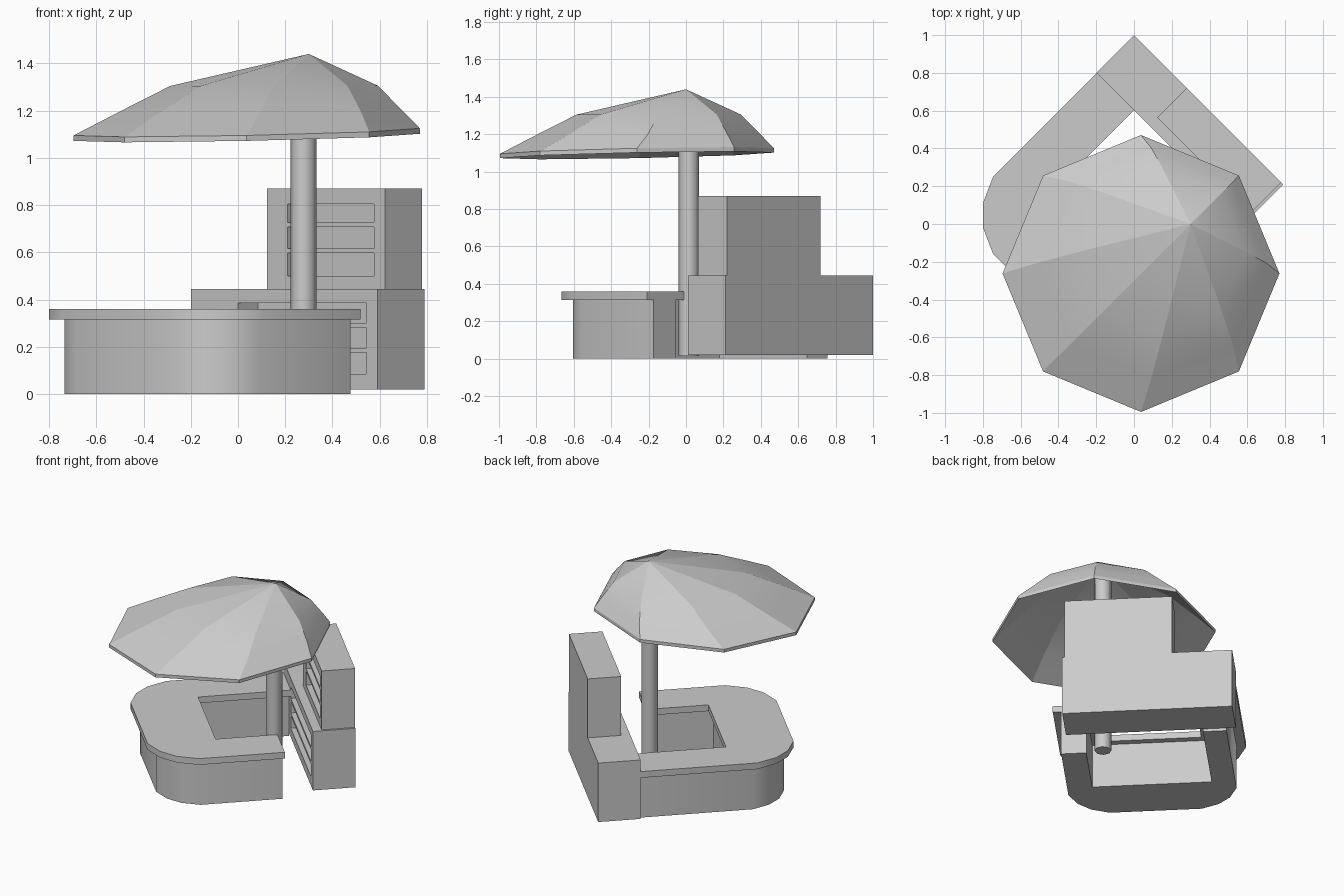
import bpy, bmesh, math
from mathutils import Matrix, Vector

cube = bpy.data.objects.get("Cube")
if cube:
    bpy.data.objects.remove(cube, do_unlink=True)

grey = bpy.data.materials.new("plain grey")
grey.use_nodes = True
COLOUR = (0.6, 0.6, 0.6, 1)
grey.diffuse_color = COLOUR
for node in grey.node_tree.nodes:
    if node.type == 'BSDF_PRINCIPLED':
        node.inputs["Base Color"].default_value = COLOUR

# The bar is laid out square and then turned by an eighth of a circle
TURN = Matrix.Rotation(-math.pi / 4, 4, 'Z')


def finish(name, bm, turn=True, angle=None):
    bmesh.ops.recalc_face_normals(bm, faces=bm.faces)
    if turn:
        bm.transform(TURN)
    mesh = bpy.data.meshes.new(name)
    bm.to_mesh(mesh)
    bm.free()
    mesh.materials.append(grey)
    obj = bpy.data.objects.new(name, mesh)
    bpy.context.collection.objects.link(obj)
    if angle:
        bpy.ops.object.select_all(action='DESELECT')
        obj.select_set(True)
        bpy.context.view_layer.objects.active = obj
        bpy.ops.object.shade_smooth_by_angle(angle=math.radians(angle))
    return obj


def box(name, u, v, z):
    bm = bmesh.new()
    bmesh.ops.create_cube(bm, size=1)
    for p in bm.verts:
        p.co = [r[0] if c < 0 else r[1] for c, r in zip(p.co, (u, v, z))]
    return finish(name, bm)


# Counter: a U shape with two rounded corners
def counter(name, u0, u1, v0, inner_u0, inner_u1, inner_v, end0, end1, radius, z):
    curve = [(0, 1), (0.21, 0.53), (0.53, 0.21), (1, 0)]
    outline = [(u0, end0)]
    outline += [(u0 + a * radius, v0 + b * radius) for a, b in curve]
    outline += [(u1 - a * radius, v0 + b * radius) for a, b in reversed(curve)]
    outline += [(u1, end1), (inner_u1, end1), (inner_u1, inner_v),
                (inner_u0, inner_v), (inner_u0, end0)]
    bm = bmesh.new()
    face = bm.faces.new([bm.verts.new((a, b, z[0])) for a, b in outline])
    grown = bmesh.ops.extrude_face_region(bm, geom=[face], use_keep_orig=True)
    top = [g for g in grown["geom"] if isinstance(g, bmesh.types.BMVert)]
    bmesh.ops.translate(bm, verts=top, vec=(0, 0, z[1] - z[0]))
    return finish(name, bm, angle=40)


counter("counter_base", -0.645, 0.46, -0.58, -0.49, 0.295, -0.235,
        0.425, 0.215, 0.25, (0, 0.315))
counter("counter_top", -0.705, 0.515, -0.64, -0.425, 0.235, -0.19,
        0.425, 0.22, 0.29, (0.315, 0.36))


# Shelf cabinets: back, ends, floor, roof and two boards
def cabinet(name, u, v, z, hole_u, hole_z, depth, boards):
    back = v[0] + depth
    front = (v[0], back)
    box(name + "_back", u, (back, v[1]), z)
    box(name + "_right_end", (u[0], hole_u[0]), front, z)
    box(name + "_left_end", (hole_u[1], u[1]), front, z)
    box(name + "_floor", hole_u, front, (z[0], hole_z[0]))
    box(name + "_roof", hole_u, front, (hole_z[1], z[1]))
    for i, height in enumerate(boards):
        box(f"{name}_board_{i + 1}", hole_u, front, (height, height + 0.02))


cabinet("lower_cabinet", (-0.707, 0.41), (0.425, 0.707), (0.02, 0.445),
        (-0.425, 0.346), (0.085, 0.385), 0.12, (0.175, 0.28))
cabinet("upper_cabinet", (-0.311, 0.396), (0.485, 0.707), (0.445, 0.87),
        (-0.188, 0.328), (0.5, 0.805), 0.12, (0.597, 0.707))

# Parasol pole
bm = bmesh.new()
bmesh.ops.create_cone(bm, cap_ends=True, segments=8, radius1=0.055, radius2=0.055,
                      depth=1.38, matrix=Matrix.Translation((0.278, 0.015, 0.705)))
finish("parasol_pole", bm, turn=False, angle=50)

# Parasol canopy: eight panels, peak off centre, rim slightly tilted
SIDES = 8
PEAK = Vector((0.3, 0, 1.44))
RIM_CENTRE = Vector((0.037, -0.262, 1.112))
RADIUS = 0.733


def ring(bm, shift, radius, height, drop):
    centre = PEAK.lerp(RIM_CENTRE, shift)
    verts = []
    for i in range(SIDES):
        a = math.tau * i / SIDES
        x = centre.x + radius * RADIUS * math.cos(a)
        y = centre.y + radius * RADIUS * math.sin(a)
        tilt = 0.015 * (math.cos(a) + math.sin(a)) * shift ** 6
        verts.append(bm.verts.new((x, y, height + tilt - drop)))
    return verts


bm = bmesh.new()
levels = [(0.56, 0.6, 1.305), (0.79, 0.83, 1.192), (1, 1, 1.11)]
outer = [ring(bm, *lv, 0) for lv in levels]
inner = [ring(bm, *lv, 0.023) for lv in reversed(levels)]
rings = outer + inner
peak_top = bm.verts.new(PEAK)
peak_under = bm.verts.new(PEAK - Vector((0, 0, 0.023)))
for i in range(SIDES):
    j = (i + 1) % SIDES
    bm.faces.new((peak_top, rings[0][i], rings[0][j]))
    bm.faces.new((peak_under, rings[-1][j], rings[-1][i]))
    for a, b in zip(rings, rings[1:]):
        bm.faces.new((a[i], b[i], b[j], a[j]))
# Panels shade smoothly, ribs and rim stay crisp
for f in bm.faces:
    f.smooth = True
for i in range(SIDES):
    column = [peak_top] + [r[i] for r in rings] + [peak_under]
    for a, b in zip(column, column[1:]):
        bm.edges.get((a, b)).smooth = False
    for r in (outer[-1], inner[0]):
        bm.edges.get((r[i], r[(i + 1) % SIDES])).smooth = False
finish("parasol_canopy", bm, turn=False)
